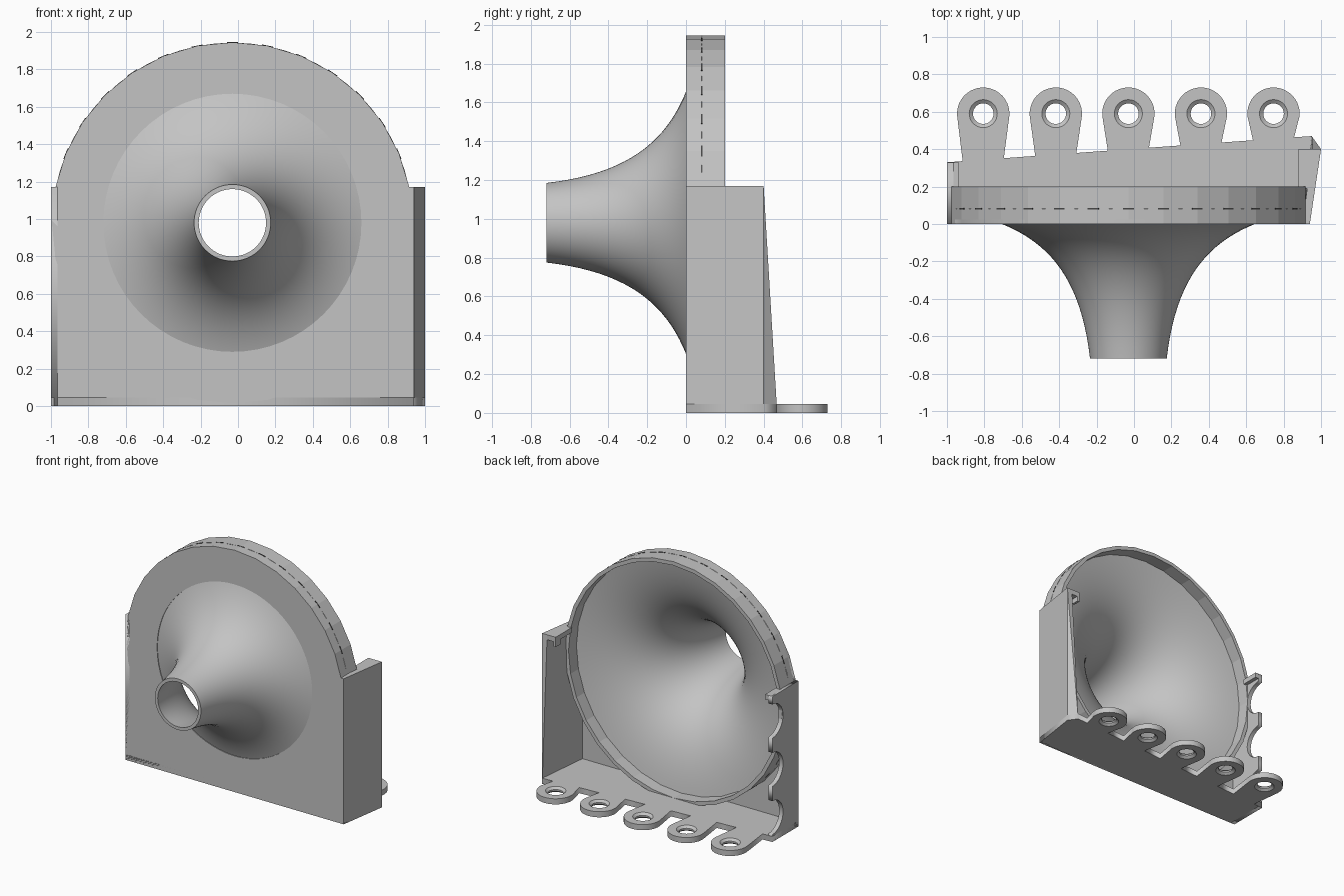
import bpy, bmesh, math
from math import cos, sin, pi, radians
from mathutils import Matrix, Vector
from mathutils.geometry import interpolate_bezier

cube = bpy.data.objects.get("Cube")
if cube:
    bpy.data.objects.remove(cube, do_unlink=True)


def material(name, value):
    m = bpy.data.materials.new(name)
    m.use_nodes = True
    color = (value, value, value, 1)
    m.diffuse_color = color
    m.node_tree.nodes["Principled BSDF"].inputs["Base Color"].default_value = color
    return m


GREY = material("light grey", 0.55)
DARK = material("dark slot grey", 0.06)

CENTER = Vector((-0.03, 0, 0.98))
RIM = 0.965
SKIN = 0.045      # floor thickness
HEIGHT = 1.17     # side wall height
PITCH = 0.388     # spacing of tabs and notches
FACING = Matrix.Rotation(pi / 2, 4, 'X')                  # local z -> -y
SIDEWAYS = Matrix.Rotation(pi / 2, 4, 'Z') @ FACING       # local z -> +x


def finish(name, bm, mat=GREY, smooth=False):
    bmesh.ops.remove_doubles(bm, verts=bm.verts, dist=1e-5)
    bmesh.ops.recalc_face_normals(bm, faces=bm.faces)
    mesh = bpy.data.meshes.new(name)
    bm.to_mesh(mesh)
    bm.free()
    mesh.materials.append(mat)
    ob = bpy.data.objects.new(name, mesh)
    bpy.context.collection.objects.link(ob)
    if smooth:
        bpy.ops.object.select_all(action='DESELECT')
        ob.select_set(True)
        bpy.context.view_layer.objects.active = ob
        bpy.ops.object.shade_smooth_by_angle(angle=radians(35))
    return ob


def arc(cx, cy, r, start, end, n):
    return [(cx + r * cos(radians(start + (end - start) * i / n)),
             cy + r * sin(radians(start + (end - start) * i / n)))
            for i in range(n + 1)]


def sheet(name, loops, thickness, matrix):
    """Flat plate from an outline and its holes, centred on local z."""
    curve = bpy.data.curves.new(name + "_outline", 'CURVE')
    curve.dimensions, curve.fill_mode = '2D', 'BOTH'
    curve.extrude = thickness / 2
    for loop in loops:
        s = curve.splines.new('POLY')
        s.points.add(len(loop) - 1)
        for p, (x, y) in zip(s.points, loop):
            p.co = (x, y, 0, 1)
        s.use_cyclic_u = True
    tmp = bpy.data.objects.new(name + "_outline", curve)
    bpy.context.collection.objects.link(tmp)
    deps = bpy.context.evaluated_depsgraph_get()
    mesh = bpy.data.meshes.new_from_object(tmp.evaluated_get(deps))
    bm = bmesh.new()
    bm.from_mesh(mesh)
    bm.transform(matrix)
    bpy.data.objects.remove(tmp, do_unlink=True)
    bpy.data.curves.remove(curve)
    bpy.data.meshes.remove(mesh)
    return finish(name, bm)


def lathe(name, profile, sides, matrix, smooth=False):
    """Turn a closed (radius, height) profile round local z."""
    bm = bmesh.new()
    rings = [[bm.verts.new((r * cos(2 * pi * k / sides), r * sin(2 * pi * k / sides), h))
              for r, h in profile] for k in range(sides)]
    n = len(profile)
    for k in range(sides):
        a, b = rings[k], rings[(k + 1) % sides]
        for i in range(n):
            j = (i + 1) % n
            bm.faces.new((a[i], a[j], b[j], b[i]))
    bm.transform(matrix)
    return finish(name, bm, smooth=smooth)


def box(name, lo, hi, mat=GREY, matrix=Matrix()):
    lo, hi = Vector(lo), Vector(hi)
    bm = bmesh.new()
    bmesh.ops.create_cube(bm, size=1)
    bm.transform(matrix @ Matrix.Translation((lo + hi) / 2) @ Matrix.Diagonal((*(hi - lo), 1)))
    return finish(name, bm, mat)


# Flared horn shell
def flare(*points):
    return [(p.x, -p.y) for p in interpolate_bezier(*[Vector(p) for p in points], 28)]


outer = flare((0.205, -0.72), (0.27, -0.15), (0.55, 0.0), (RIM - 0.002, 0.08))
inner = flare((0.18, -0.72), (0.245, -0.13), (0.52, 0.03), (0.935, 0.1))
horn_place = Matrix.Translation(CENTER) @ FACING
lathe("horn", outer + inner[::-1], 64, horn_place, smooth=True)

# Faceted rim round the wide end
lathe("rim", [(RIM, 0), (RIM, -0.2), (0.935, -0.2), (0.935, 0)], 32, horn_place)

# Arched front plate with the horn opening
arch = arc(CENTER.x, CENTER.z, RIM, 11.25, 168.75, 14)
front = [(-1, 0), (0.94, 0), (0.94, HEIGHT)] + arch + [(-1, HEIGHT)]
opening = arc(CENTER.x, CENTER.z, 0.69, 0, 360, 64)[:-1]
sheet("front_plate", [front, opening], 0.025,
      Matrix.Translation((0, 0.0125, 0)) @ FACING)

# Floor with five rounded mounting tabs
def back_edge(x):
    return 0.33 + 0.072 * (x + 1)


tabs = [CENTER.x + PITCH * i for i in range(2, -3, -1)]
TAB_Y = 0.59
floor = [(-1, 0), (0.94, 0), (1, 0.4), (0.95, 0.47)]
for c in tabs:
    floor.append((c + 0.11, back_edge(c + 0.11)))
    floor += arc(c, TAB_Y, 0.14, -5, 185, 20)
    floor.append((c - 0.11, back_edge(c - 0.11)))
floor.append((-1, 0.33))
holes = [arc(c, TAB_Y, 0.075, 0, 360, 32)[:-1] for c in tabs]
sheet("floor_with_tabs", [floor] + holes, SKIN, Matrix.Translation((0, 0, SKIN / 2)))

# Countersunk hole sleeves
for c in tabs:
    lathe("tab_hole_sleeve", [(0.075, 0), (0.055, 0.016), (0.055, 0.029), (0.075, SKIN)],
          32, Matrix.Translation((c, TAB_Y, 0)), smooth=True)

# Right wall with three round notches in its back edge
side = [(0, 0), (0.33, 0)]
for i in range(3):
    side += arc(0.33, PITCH * (i + 0.5), 0.135, 270, 90, 16)
side += [(0.33, HEIGHT), (0, HEIGHT)]
sheet("notched_right_wall", [side], 0.035,
      Matrix.Translation((-0.9825, 0, 0)) @ SIDEWAYS)
box("right_wall_lip", (-0.99, 0.19, HEIGHT - 0.04), (-0.935, 0.33, HEIGHT))

# Left wall: slanted outside, its back edge leaning out to the floor
bm = bmesh.new()
for x, y, z in [(0.94, 0, 0), (1, 0.4, 0), (0.95, 0.47, 0), (0.9, 0, 0),
                (0.94, 0, HEIGHT), (1, 0.4, HEIGHT), (0.955, 0.4, HEIGHT), (0.9, 0, HEIGHT)]:
    bm.verts.new((x, y, z))
bmesh.ops.convex_hull(bm, input=bm.verts)
finish("left_wall", bm)
box("left_wall_lip", (0.88, 0.19, HEIGHT - 0.04), (0.965, 0.4, HEIGHT))
box("left_lip_hook", (0.88, 0.34, HEIGHT - 0.08), (0.9, 0.4, HEIGHT - 0.03))

# Thin slots along the rim
for k in range(2, 15):
    turn = Matrix.Translation(CENTER) @ Matrix.Rotation(-2 * pi * k / 32, 4, 'Y')
    box("rim_slot", (RIM - 0.005, 0.077, -0.03), (RIM + 0.001, 0.085, 0.03), DARK, turn)
